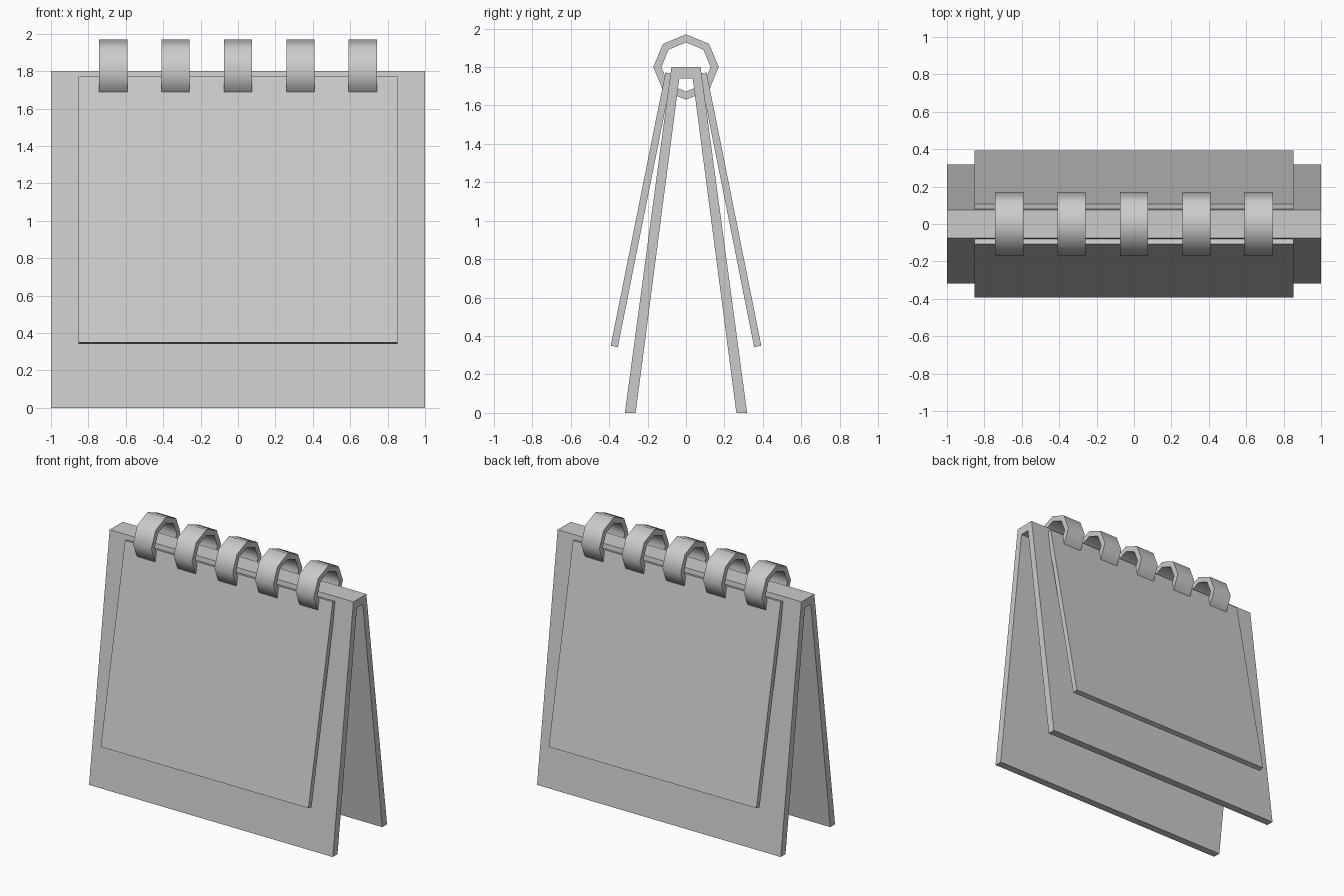
import bpy, bmesh
from math import sin, cos, pi, radians

if "Cube" in bpy.data.objects:
    bpy.data.objects.remove(bpy.data.objects["Cube"])


def finish(name, bm, angle):
    bmesh.ops.recalc_face_normals(bm, faces=bm.faces)
    mesh = bpy.data.meshes.new(name)
    bm.to_mesh(mesh)
    bm.free()
    ob = bpy.data.objects.new(name, mesh)
    bpy.context.collection.objects.link(ob)
    bpy.ops.object.select_all(action='DESELECT')
    ob.select_set(True)
    bpy.context.view_layer.objects.active = ob
    bpy.ops.object.shade_smooth_by_angle(angle=radians(angle))
    return ob


def extrude_profile(name, profile, half_width):
    """Extrude a (y, z) outline symmetrically along x."""
    bm = bmesh.new()
    face = bm.faces.new([bm.verts.new((-half_width, y, z)) for y, z in profile])
    res = bmesh.ops.extrude_face_region(bm, geom=[face])
    verts = [v for v in res['geom'] if isinstance(v, bmesh.types.BMVert)]
    bmesh.ops.translate(bm, verts=verts, vec=(2 * half_width, 0, 0))
    return finish(name, bm, 30)


def binder_ring(name, x, width=0.15, outer=0.17, inner=0.128, z=1.8, sides=8):
    """Flat octagonal band around the hinge."""
    bm = bmesh.new()
    section = [(-width / 2, outer), (width / 2, outer),
               (width / 2, inner), (-width / 2, inner)]
    loops = []
    for i in range(sides):
        a = 2 * pi * i / sides
        loops.append([bm.verts.new((x + dx, r * sin(a), z + r * cos(a)))
                      for dx, r in section])
    for i in range(sides):
        a, b = loops[i], loops[(i + 1) % sides]
        for j in range(4):
            k = (j + 1) % 4
            bm.faces.new((a[j], a[k], b[k], b[j]))
    return finish(name, bm, 50)


# Folded easel stand
half = [(-0.318, 0), (-0.076, 1.8)]
inside = [(-0.035, 1.74), (-0.262, 0)]
stand = half + [(-y, z) for y, z in reversed(half)]
stand += [(-y, z) for y, z in reversed(inside)] + inside
extrude_profile("easel_stand", stand, 1.0)

# Page stacks hanging on both sides
page = [(-0.392, 0.35), (-0.107, 1.772), (-0.071, 1.764), (-0.355, 0.342)]
for side, sign in (("front", 1), ("back", -1)):
    extrude_profile(side + "_pages", [(sign * y, z) for y, z in page], 0.852)

# Binder rings
for i in range(5):
    binder_ring(f"binder_ring_{i + 1}", (i - 2) * 0.3335)
